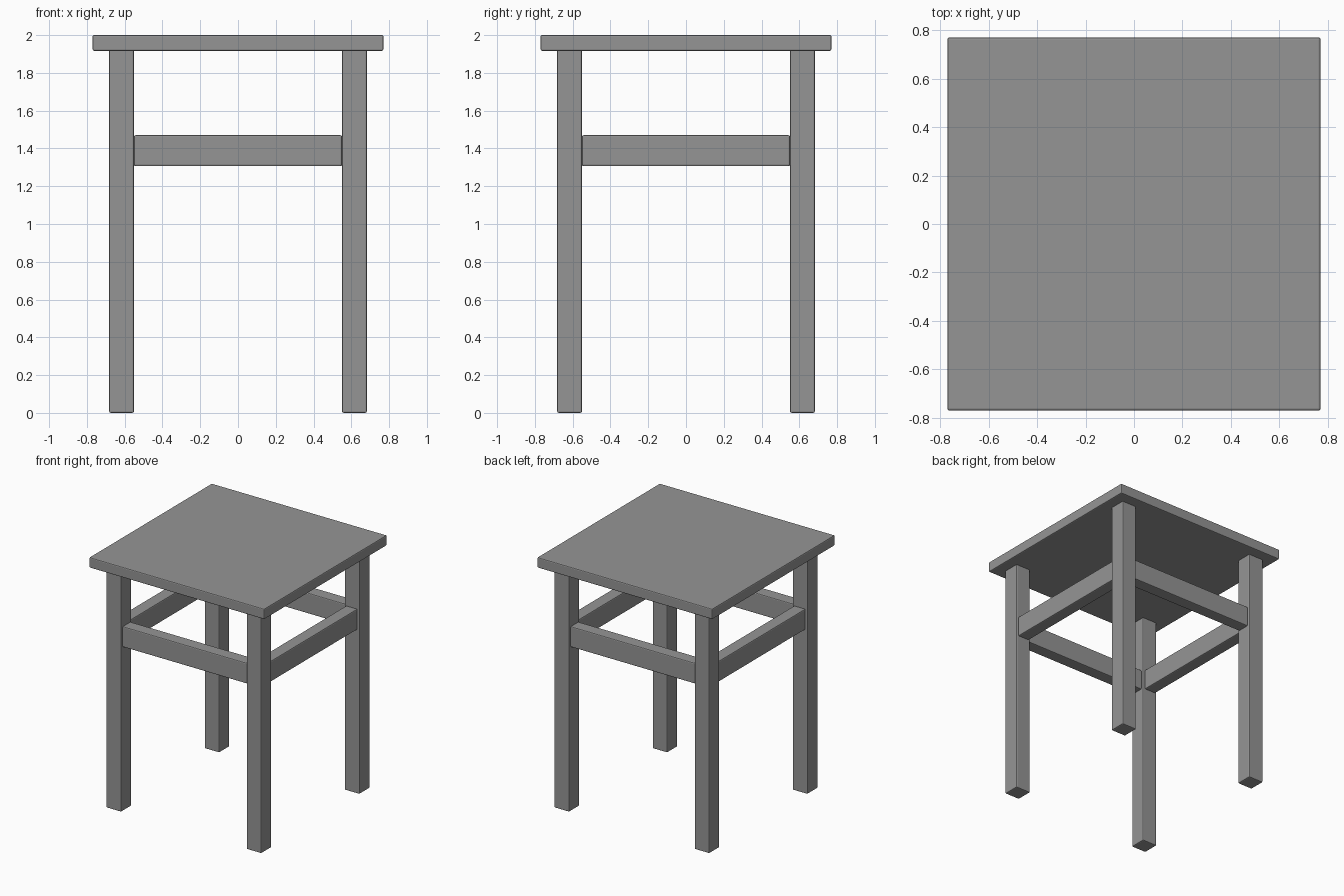
import bpy

if "Cube" in bpy.data.objects:
    bpy.data.objects.remove(bpy.data.objects["Cube"])

LEG_IN, LEG_OUT = 0.551, 0.682
LEG_MID = (LEG_IN + LEG_OUT) / 2

grey = bpy.data.materials.new("dark_grey")
grey.diffuse_color = (0.3, 0.3, 0.3, 1)
grey.use_nodes = True
grey.node_tree.nodes["Principled BSDF"].inputs["Base Color"].default_value = grey.diffuse_color


def block(name, size, loc):
    """Box with softly eased edges."""
    bpy.ops.mesh.primitive_cube_add(size=1, location=loc)
    ob = bpy.context.object
    ob.name = name
    ob.scale = size
    bpy.ops.object.transform_apply(location=False, rotation=False, scale=True)
    ob.data.materials.append(grey)
    bev = ob.modifiers.new("eased_edges", "BEVEL")
    bev.width = 0.008
    bev.segments = 2
    return ob


# square seat slab
block("seat", (1.54, 1.54, 0.083), (0, 0, 1.9585))

# four straight legs, let slightly into the seat
LEG_H = 1.927
for sy, fb in ((-1, "front"), (1, "back")):
    for sx, lr in ((-1, "left"), (1, "right")):
        block(f"{fb}_{lr}_leg", (LEG_OUT - LEG_IN, LEG_OUT - LEG_IN, LEG_H),
              (sx * LEG_MID, sy * LEG_MID, LEG_H / 2))

# four rails between the legs
RAIL_T, RAIL_H, RAIL_Z = 0.10, 0.164, 1.388
for s, fb, lr in ((-1, "front", "left"), (1, "back", "right")):
    block(f"{fb}_rail", (2 * LEG_IN, RAIL_T, RAIL_H), (0, s * LEG_MID, RAIL_Z))
    block(f"{lr}_rail", (RAIL_T, 2 * LEG_IN, RAIL_H), (s * LEG_MID, 0, RAIL_Z))
